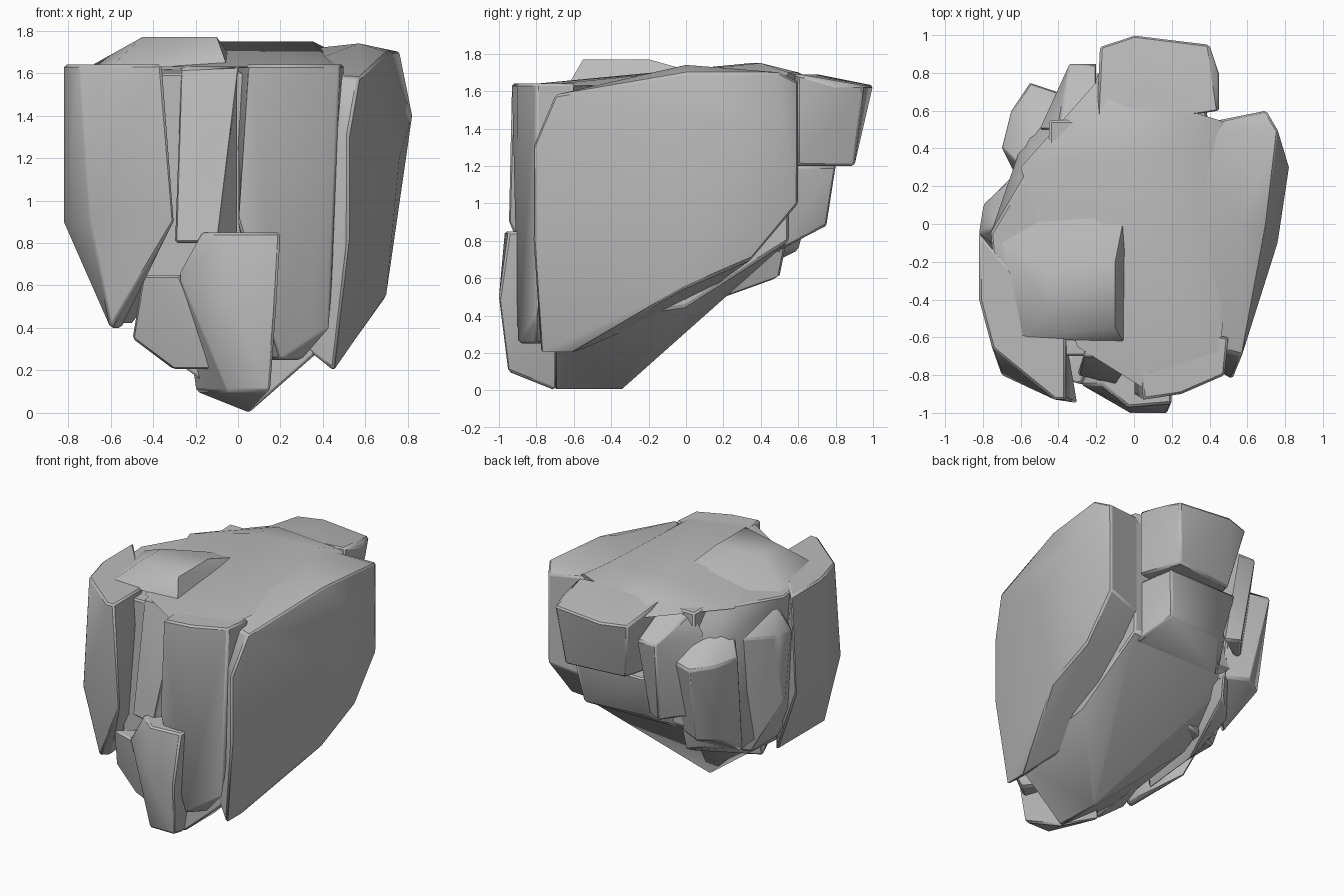
import bpy
import bmesh
from math import radians

cube = bpy.data.objects.get("Cube")
if cube:
    bpy.data.objects.remove(cube, do_unlink=True)

stone = bpy.data.materials.new("grey stone")
stone.use_nodes = True
grey = [0.5] * 3 + [1]
stone.diffuse_color = grey
stone.node_tree.nodes["Principled BSDF"].inputs["Base Color"].default_value = grey


def level(height, *outline):
    """Horizontal cross-section of a piece of rock."""
    return [(x, y, height) for x, y in outline]


def across(side, *outline):
    """Cross-section seen from the side, standing at one x position."""
    return [(side, y, z) for y, z in outline]


def chunk(name, *sections, bevel=0.012):
    """One broken piece of rock: the convex shape around its sections, edges worn."""
    bm = bmesh.new()
    for section in sections:
        for corner in section:
            bm.verts.new(corner)
    hull = bmesh.ops.convex_hull(bm, input=bm.verts[:])
    buried = {item for item in hull["geom_interior"] + hull["geom_unused"]
              if isinstance(item, bmesh.types.BMVert)}
    bmesh.ops.delete(bm, geom=list(buried), context="VERTS")
    bmesh.ops.dissolve_limit(bm, angle_limit=radians(4), verts=bm.verts[:], edges=bm.edges[:])
    bmesh.ops.recalc_face_normals(bm, faces=bm.faces[:])
    mesh = bpy.data.meshes.new(name)
    bm.to_mesh(mesh)
    bm.free()
    mesh.materials.append(stone)
    rock = bpy.data.objects.new(name, mesh)
    bpy.context.collection.objects.link(rock)
    if bevel:
        worn = rock.modifiers.new("worn edges", "BEVEL")
        worn.width = bevel
        worn.segments = 1
        worn.limit_method = "ANGLE"
        worn.angle_limit = radians(35)
    bpy.ops.object.select_all(action="DESELECT")
    rock.select_set(True)
    bpy.context.view_layer.objects.active = rock
    bpy.ops.object.shade_smooth_by_angle(angle=radians(38))


# Core mass with a sloping underside and a keel low at the front
side_profile = [(-.7, 1.6), (.55, 1.65), (.55, .8), (0, .45), (-.7, .35)]
chunk("core",
      across(-.45, *side_profile),
      across(.45, *side_profile),
      level(0, (.05, -.7), (.05, -.35)))

# Broad flat slab on the left side
chunk("left_slab",
      across(.2, (-.6, 1.6), (.5, 1.7), (.5, .9), (0, .45), (-.6, .4)),
      across(.45, (-.6, .2), (-.78, .2)),
      across(.52, (-.82, 1.3), (-.82, .8)),
      across(.57, (-.7, 1.58), (0, 1.74)),
      across(.7, (0, 1.7), (.6, 1.65), (.6, 1), (.35, .7), (0, .55)),
      across(.76, (.5, 1.7), (-.1, 1.2)),
      across(.82, (.3, 1.4)))

# Overhanging ledge, block and rib at the back
chunk("back_ledge",
      level(1.69, (.45, .6), (-.2, .5), (.1, .7)),
      level(1.63, (-.18, .94), (0, 1), (.4, .95), (.45, .8)),
      level(1.2, (-.1, .85), (.35, .9), (.45, .6), (-.2, .5)))
chunk("back_block",
      level(1.2, (-.2, .8), (.35, .8), (.4, .5), (-.3, .5)),
      level(.88, (-.15, .7), (.3, .75)),
      level(.75, (-.3, .5), (.4, .5)))
chunk("back_rib",
      level(1.63, (-.2, .6), (-.4, .5)),
      level(1.5, (-.34, .85), (-.2, .85), (-.4, .7), (-.5, .5), (-.2, .5)),
      level(.9, (-.3, .75), (-.2, .7), (-.5, .5)))

# Shoulder, lobes and upright slab on the right side
chunk("right_shoulder",
      level(1.63, (-.72, -.5), (-.76, -.05), (-.55, .3), (-.3, .55), (0, 0)),
      level(1.35, (-.55, .55), (-.3, .65)),
      level(.6, (-.68, -.5), (-.66, 0), (-.55, .3), (-.35, .5)),
      level(.42, (-.55, -.5), (-.5, 0)))
chunk("rear_right_lobe",
      level(1.6, (-.3, .3), (-.5, .2)),
      level(1.33, (-.55, .75), (-.4, .7), (-.65, .6), (-.7, .4)),
      level(.75, (-.5, .6), (-.65, .5), (-.3, .5)),
      level(.55, (-.6, .2)))
chunk("right_lobe",
      level(1.62, (-.3, .3), (-.7, 0), (-.3, -.4)),
      level(1.4, (-.8, .1), (-.6, .3), (-.82, -.05)),
      level(.9, (-.8, 0)),
      level(.5, (-.6, .1), (-.6, -.4), (-.3, .2)))
chunk("front_right_slab",
      level(1.64, (-.82, -.05), (-.82, -.4), (-.75, -.66), (-.42, -.93), (-.36, -.93), (-.36, -.6)),
      level(.9, (-.82, -.1), (-.82, -.4), (-.7, -.8), (-.3, -.95)),
      level(.4, (-.6, -.75), (-.55, -.7), (-.6, -.2)))

# Front column, its spur and the recess beside it
chunk("front_column",
      level(1.64, (.05, -.93), (.25, -.9), (.48, -.8), (.5, -.6), (0, -.5)),
      level(.9, (.45, -.8), (0, -.9)),
      level(.4, (.43, -.8)),
      level(.25, (.2, -.9), (.3, -.8), (.1, -.6)))
chunk("front_spur",
      level(.85, (-.17, -.85), (-.03, -.97), (.2, -.95), (.2, -.7), (-.1, -.6)),
      level(.65, (-.28, -.85)),
      level(.5, (-.02, -1), (.18, -1)),
      level(.1, (-.05, -.95), (.15, -.95), (-.2, -.6)),
      level(0, (.05, -.7)))
chunk("recess_rib",
      level(1.63, (-.27, -.7), (0, -.7), (-.2, -.5)),
      level(1.2, (-.12, -.8)),
      level(.8, (-.3, -.8), (-.1, -.85), (0, -.7), (-.2, -.5)))
chunk("lower_shelf",
      level(.65, (-.45, -.8), (-.28, -.85), (-.2, -.6)),
      level(.35, (-.5, -.7), (-.4, -.4)),
      level(.2, (-.3, -.75), (-.1, -.85)))

# Low plates on the top
chunk("top_plate_front",
      level(1.77, (-.45, -.25), (-.1, -.2), (-.1, -.55), (-.45, -.45)),
      level(1.63, (-.7, -.1), (-.6, -.6), (-.05, -.63), (0, .3)), bevel=0)
chunk("top_plate_back",
      level(1.75, (-.1, .35), (.35, .4)),
      level(1.7, (-.15, -.1), (.35, -.1), (.45, .55), (-.1, .6)),
      level(1.63, (-.3, -.65), (.1, -.9), (.45, -.78), (.55, .5), (-.2, .75), (-.6, .3)), bevel=0)
